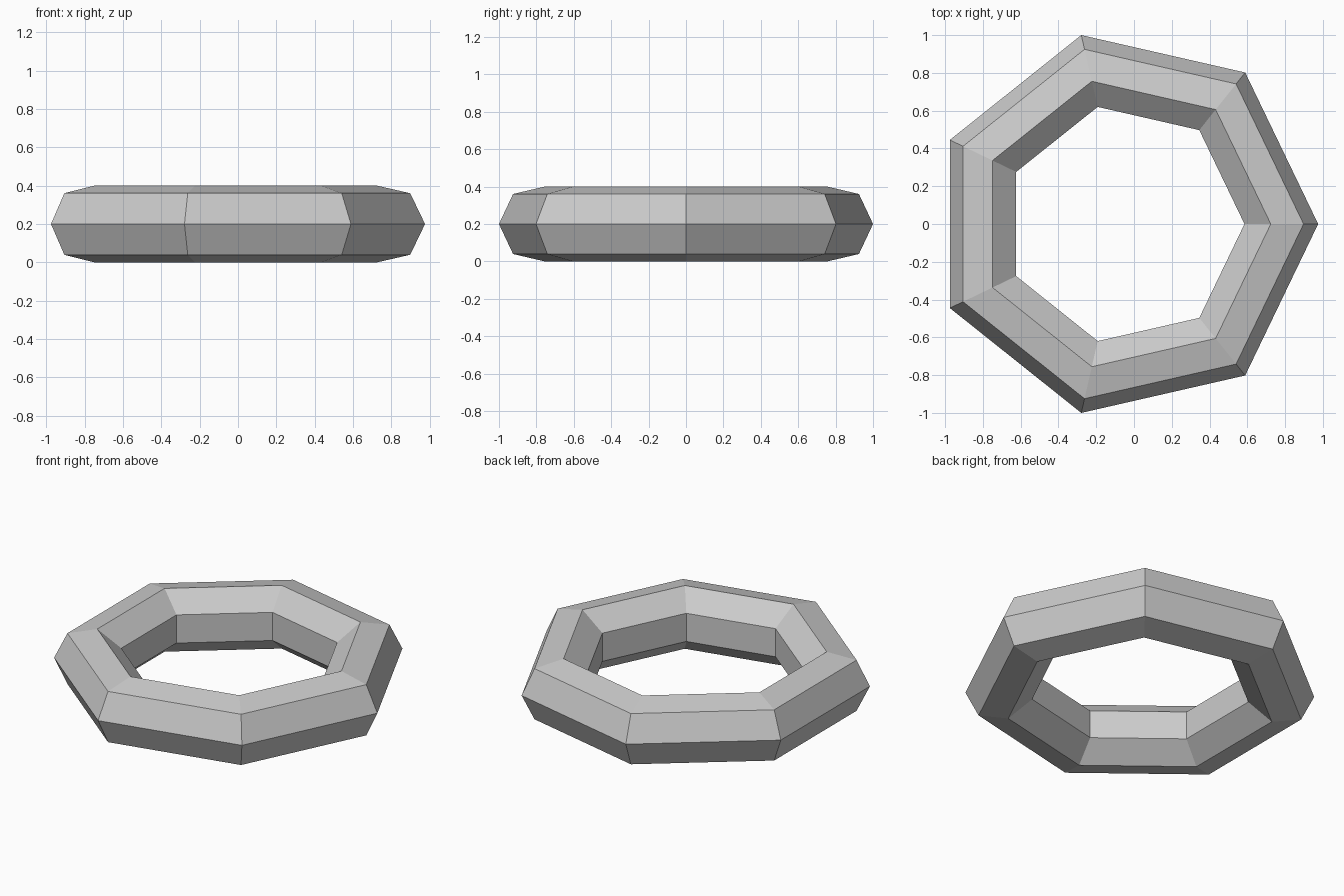
import bpy
import math

if "Cube" in bpy.data.objects:
    bpy.data.objects.remove(bpy.data.objects["Cube"])

SIDES = 7
OUTER = 1 / math.sin(4 * math.pi / SIDES)      # corner radius giving a depth of 2
MAJOR, MINOR = OUTER * 0.8, OUTER * 0.2
SHIFT = -OUTER * (1 - math.cos(math.pi / SIDES)) / 2   # centre the odd-sided ring in x

# Seven-sided ring with a seven-sided cross-section
bpy.ops.mesh.primitive_torus_add(
    major_segments=SIDES, minor_segments=SIDES,
    major_radius=MAJOR, minor_radius=MINOR,
    location=(SHIFT, 0, 0.2))
ring = bpy.context.object
ring.name = "ring"
bpy.ops.object.shade_flat()

# Plain grey finish
grey = bpy.data.materials.new("light grey")
grey.diffuse_color = (0.6, 0.6, 0.6, 1)
grey.use_nodes = True
grey.node_tree.nodes["Principled BSDF"].inputs["Base Color"].default_value = grey.diffuse_color
ring.data.materials.append(grey)
